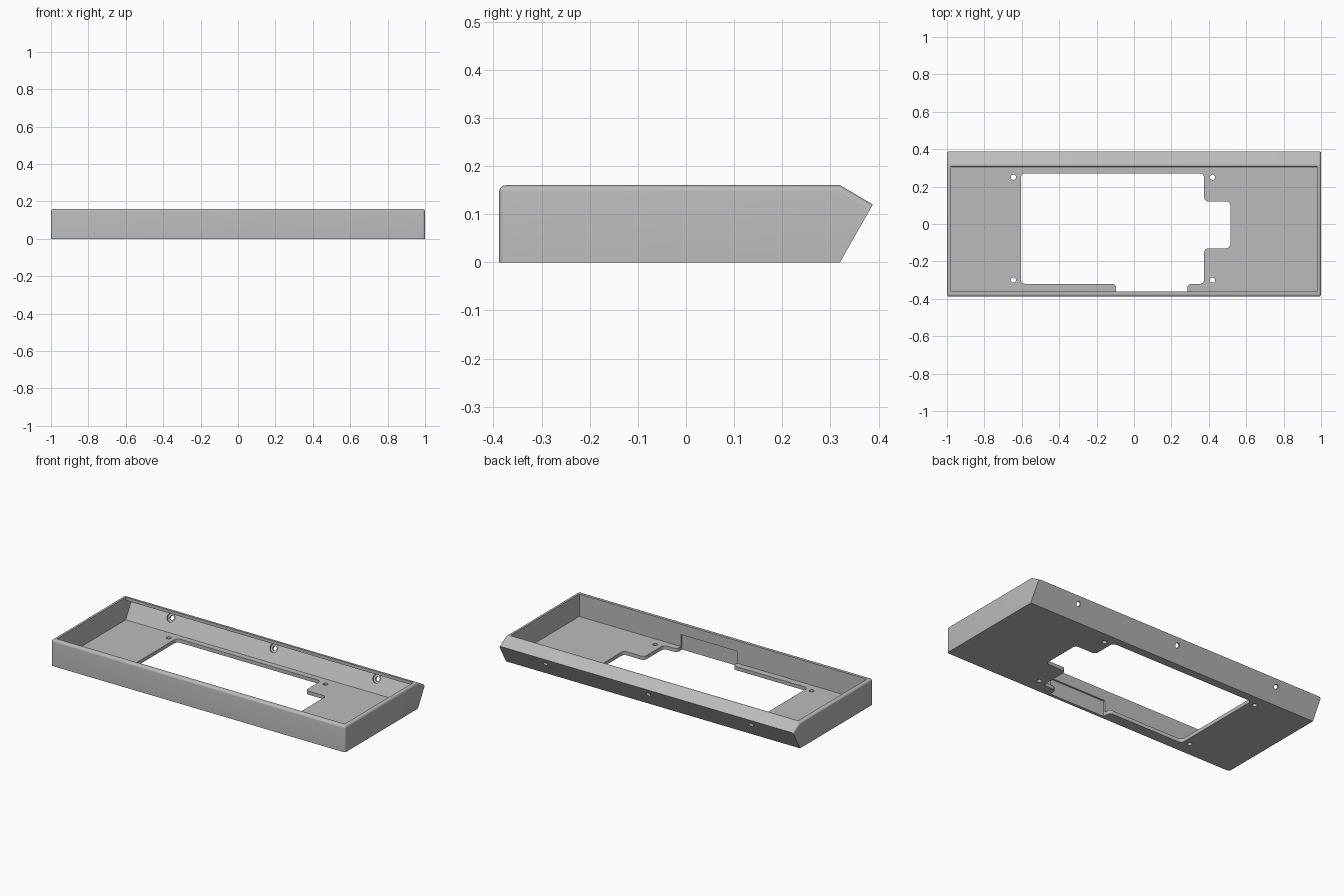
import bpy, bmesh, math
from mathutils import Vector, Matrix

cube = bpy.data.objects.get("Cube")
if cube:
    bpy.data.objects.remove(cube, do_unlink=True)

grey = bpy.data.materials.new("light grey plastic")
grey.use_nodes = True
colour = (0.5, 0.5, 0.5, 1)
grey.diffuse_color = colour
grey.node_tree.nodes["Principled BSDF"].inputs["Base Color"].default_value = colour


def finish(name, bm):
    bmesh.ops.recalc_face_normals(bm, faces=bm.faces[:])
    mesh = bpy.data.meshes.new(name)
    bm.to_mesh(mesh)
    bm.free()
    mesh.materials.append(grey)
    obj = bpy.data.objects.new(name, mesh)
    bpy.context.collection.objects.link(obj)
    return obj


def prism(points, start, depth):
    """Extrude a closed outline of 3D points along a direction."""
    bm = bmesh.new()
    face = bm.faces.new([bm.verts.new(Vector(p) + Vector(start)) for p in points])
    new = bmesh.ops.extrude_face_region(bm, geom=[face])["geom"]
    verts = [v for v in new if isinstance(v, bmesh.types.BMVert)]
    bmesh.ops.translate(bm, vec=depth, verts=verts)
    bmesh.ops.recalc_face_normals(bm, faces=bm.faces[:])
    return bm


def round_edges(bm, rule, radius):
    edges = [e for e in bm.edges if rule(*[v.co for v in e.verts])]
    bmesh.ops.bevel(bm, geom=edges, offset=radius, segments=5, profile=0.5,
                    affect='EDGES', clamp_overlap=True)


def side_profile(points, half_width):
    outline = [(0, y, z) for y, z in points]
    return prism(outline, (-half_width, 0, 0), (2 * half_width, 0, 0))


def cylinder(name, centre, axis, radius, depth):
    bm = bmesh.new()
    turn = Vector((0, 0, 1)).rotation_difference(Vector(axis)).to_matrix().to_4x4()
    bmesh.ops.create_cone(bm, cap_ends=True, segments=24, radius1=radius, radius2=radius,
                          depth=depth, matrix=Matrix.Translation(centre) @ turn)
    return finish(name, bm)


def cut(target, cutter):
    mod = target.modifiers.new("cut", 'BOOLEAN')
    mod.operation = 'DIFFERENCE'
    mod.solver = 'EXACT'
    mod.object = cutter
    bpy.context.view_layer.objects.active = target
    bpy.ops.object.modifier_apply(modifier=mod.name)
    bpy.data.objects.remove(cutter, do_unlink=True)


# Outer shell with a pointed back and softened front and side rims
FRONT, FLOOR, TOP = -0.388, 0.022, 0.16
shell = side_profile([(FRONT, 0), (0.32, 0), (0.388, 0.12), (0.32, TOP), (FRONT, TOP)], 1)


def rim_edge(a, b):
    upper = min(a.z, b.z) > 0.1
    along_side = abs(a.x - b.x) < 0.001
    front = max(a.y, b.y) < FRONT + 0.001
    return (upper and (along_side or front)) or (front and along_side)


round_edges(shell, rim_edge, 0.013)
tray = finish("tray", shell)

# Cavity following the sloped back wall, with an overhanging back lip
cut(tray, finish("cavity", side_profile(
    [(-0.36, FLOOR), (0.306, FLOOR), (0.358, 0.112), (0.307, 0.141),
     (0.307, 0.3), (-0.36, 0.3)], 0.978)))

# Shallow pocket in the inside of the front wall
cut(tray, finish("front_pocket", prism(
    [(-0.095, -0.37, 0), (0.285, -0.37, 0), (0.285, -0.34, 0), (-0.095, -0.34, 0)],
    (0, 0, -0.1), (0, 0, 0.195))))

# Stepped floor opening with rounded corners
opening = prism([(x, y, 0) for x, y in [
    (-0.605, 0.27), (-0.605, -0.32), (-0.095, -0.32), (-0.095, -0.36),
    (0.285, -0.36), (0.285, -0.32), (0.375, -0.32), (0.375, -0.13),
    (0.515, -0.13), (0.515, 0.12), (0.375, 0.12), (0.375, 0.27)]],
    (0, 0, -0.1), (0, 0, 0.15))
round_edges(opening, lambda a, b: abs(a.z - b.z) > 0.1 and a.y > -0.35, 0.022)
cut(tray, finish("floor_opening", opening))

# Screw holes through the floor
for x in (-0.645, 0.42):
    for y in (-0.3, 0.25):
        cut(tray, cylinder("floor_hole", (x, y, 0), (0, 0, 1), 0.014, 0.1))

# Counterbored holes through the sloped back wall
slope = math.radians(30)
outward = Vector((0, math.cos(slope), -math.sin(slope)))
for x in (-0.7, 0, 0.7):
    outer = Vector((x, 0.367, 0.083))
    cut(tray, cylinder("back_hole", outer, outward, 0.014, 0.08))
    cut(tray, cylinder("back_counterbore", outer - outward * 0.027, outward, 0.026, 0.03))

# Smooth the rounded rims while keeping crisp edges
bpy.ops.object.select_all(action='DESELECT')
tray.select_set(True)
bpy.context.view_layer.objects.active = tray
bpy.ops.object.shade_smooth_by_angle(angle=math.radians(25))
